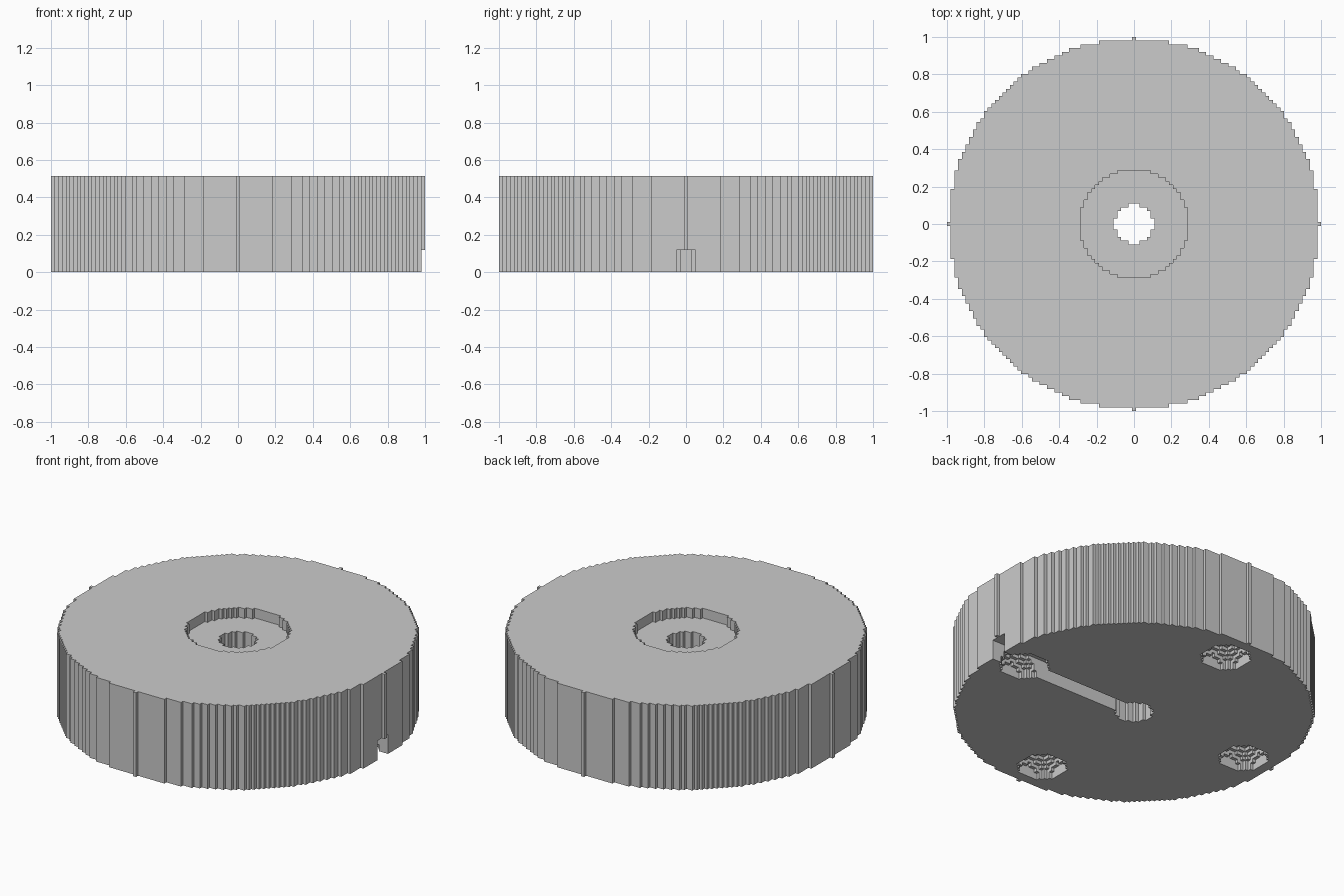
import bpy
import bmesh
import math

default_cube = bpy.data.objects.get("Cube")
if default_cube:
    bpy.data.objects.remove(default_cube, do_unlink=True)

CELL = 2 / 101    # edge of one square step
HEIGHT = 26       # body height in cells

grey = bpy.data.materials.new("plain grey")
grey.use_nodes = True
colour = (0.6, 0.6, 0.6, 1)
grey.diffuse_color = colour
grey.node_tree.nodes["Principled BSDF"].inputs["Base Color"].default_value = colour


def extrude_outline(name, outline, low, high):
    """Prism from an outline, all measured in cells."""
    bm = bmesh.new()
    base = bm.faces.new([bm.verts.new((x * CELL, y * CELL, low * CELL)) for x, y in outline])
    grown = bmesh.ops.extrude_face_region(bm, geom=[base])
    top = [g for g in grown["geom"] if isinstance(g, bmesh.types.BMVert)]
    bmesh.ops.translate(bm, verts=top, vec=(0, 0, (high - low) * CELL))
    bmesh.ops.recalc_face_normals(bm, faces=bm.faces)
    mesh = bpy.data.meshes.new(name)
    bm.to_mesh(mesh)
    bm.free()
    mesh.materials.append(grey)
    obj = bpy.data.objects.new(name, mesh)
    bpy.context.collection.objects.link(obj)
    return obj


def stepped_circle(radius, cx=0, cy=0):
    """Outline of all grid cells whose centres lie inside a circle."""
    right = []
    rows = int(radius)
    for row in range(-rows, rows + 1):
        half = int(math.sqrt(radius ** 2 - row ** 2)) + 0.5
        if right and right[-1][0] == half:
            right.pop()
        else:
            right.append((half, row - 0.5))
        right.append((half, row + 0.5))
    left = [(-x, y) for x, y in reversed(right)]
    return [(x + cx, y + cy) for x, y in right + left]


def cut(body, cutter):
    cutter.hide_render = True
    mod = body.modifiers.new(cutter.name, "BOOLEAN")
    mod.operation = "DIFFERENCE"
    mod.solver = "EXACT"
    mod.object = cutter
    bpy.context.view_layer.objects.active = body
    bpy.ops.object.modifier_apply(modifier=mod.name)
    bpy.data.objects.remove(cutter, do_unlink=True)


# Round body with stepped rim
body = extrude_outline("round_base", stepped_circle(50), 0, HEIGHT)

# Shallow seat in the top and the hole through the middle
cut(body, extrude_outline("top_recess", stepped_circle(14.7), HEIGHT - 3, HEIGHT + 2))
cut(body, extrude_outline("centre_hole", stepped_circle(5.2), -2, HEIGHT + 2))

# Four bowl-shaped pockets in the underside, stepped layer by layer
BOWL = 7
for i in range(4):
    angle = i * math.pi / 2
    cx, cy = round(40 * math.cos(angle)), round(40 * math.sin(angle))
    for layer in range(BOWL):
        radius = math.sqrt(BOWL ** 2 - (layer + 0.5) ** 2)
        cut(body, extrude_outline("foot_pocket", stepped_circle(radius, cx, cy), -2, layer + 1))

# Cable channel from the hole to the left rim
channel = [(0, -2.5), (53, -2.5), (53, 2.5), (0, 2.5)]
cut(body, extrude_outline("cable_channel", channel, -2, 6))
